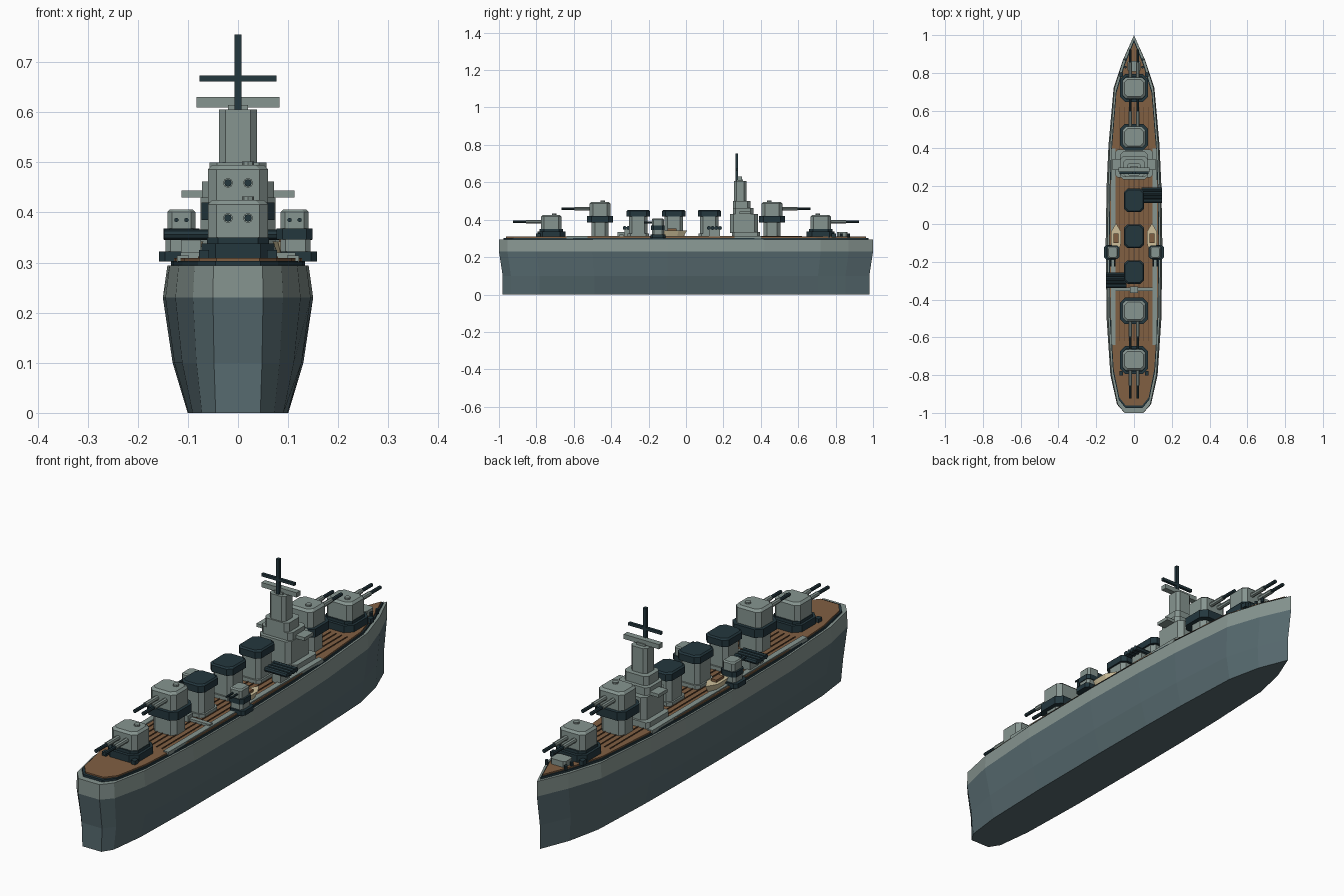
import bpy, bmesh, math
from mathutils import Matrix, Vector

cube = bpy.data.objects.get("Cube")
if cube:
    bpy.data.objects.remove(cube, do_unlink=True)


def material(name, rgb):
    m = bpy.data.materials.new(name)
    m.use_nodes = True
    m.diffuse_color = (*rgb, 1)
    m.node_tree.nodes["Principled BSDF"].inputs["Base Color"].default_value = (*rgb, 1)
    return m


GREY = material("light grey", (0.24, 0.30, 0.28))
HULL = material("blue grey", (0.095, 0.145, 0.16))
DARK = material("dark navy", (0.017, 0.038, 0.048))
WOOD = material("deck wood", (0.22, 0.115, 0.055))
SEAM = material("deck seam", (0.10, 0.05, 0.025))
CREAM = material("boat cream", (0.62, 0.53, 0.33))


def finish(name, bm, *mats):
    bmesh.ops.recalc_face_normals(bm, faces=bm.faces)
    me = bpy.data.meshes.new(name)
    bm.to_mesh(me)
    bm.free()
    for m in mats:
        me.materials.append(m)
    ob = bpy.data.objects.new(name, me)
    bpy.context.collection.objects.link(ob)
    return ob


def loft(name, rings, *mats, rule=None):
    """Skin a stack of matching rings and cap both ends."""
    bm = bmesh.new()
    loops = [[bm.verts.new(p) for p in r] for r in rings]
    n = len(loops[0])
    for k, (a, b) in enumerate(zip(loops, loops[1:])):
        for i in range(n):
            j = (i + 1) % n
            f = bm.faces.new((a[i], a[j], b[j], b[i]))
            f.material_index = rule(k) if rule else 0
    bm.faces.new(loops[0][::-1])
    top = bm.faces.new(loops[-1])
    top.material_index = rule(len(rings) - 2) if rule else 0
    return finish(name, bm, *mats)


def box(name, mat, x, y, z):
    """Box from (min, max) pairs."""
    bm = bmesh.new()
    lo, hi = Vector((x[0], y[0], z[0])), Vector((x[1], y[1], z[1]))
    bmesh.ops.create_cube(bm, size=1, matrix=Matrix.Translation((lo + hi) / 2)
                          @ Matrix.Diagonal((*(hi - lo), 1)))
    return finish(name, bm, mat)


def rod(name, mat, a, b, r, sides=8):
    a, b = Vector(a), Vector(b)
    bm = bmesh.new()
    rot = (b - a).to_track_quat("Z", "Y").to_matrix().to_4x4()
    bmesh.ops.create_cone(bm, cap_ends=True, segments=sides, radius1=r, radius2=r,
                          depth=(b - a).length, matrix=Matrix.Translation((a + b) / 2) @ rot)
    return finish(name, bm, mat)


def octagon(cx, cy, z, hx, hy, c):
    """Rectangle with cut corners."""
    quarter = [(hx, hy - c), (hx - c, hy)]
    pts = quarter + [(-x, y) for x, y in quarter[::-1]]
    pts += [(-x, -y) for x, y in pts]
    return [(cx + x, cy + y, z) for x, y in pts]


def block(name, mat, cx, cy, hx, hy, z0, z1, c=0.015, roof=0.0):
    """Cut-corner block, optionally with a sloped roof edge."""
    rings = [octagon(cx, cy, z0, hx, hy, c), octagon(cx, cy, z1 - roof, hx, hy, c)]
    if roof:
        rings.append(octagon(cx, cy, z1, hx - roof, hy - roof, c))
    return loft(name, rings, mat)


# Hull: one plan outline, narrowed towards the keel
HALF = [(.05, -1), (.09, -.955), (.125, -.8), (.145, -.5), (.15, -.1), (.145, .2),
        (.135, .42), (.108, .72), (.058, .87)]
PLAN = HALF + [(0, 1)] + [(-x, y) for x, y in HALF[::-1]]


def section(z, pinch, sy):
    return [(x * (1 - pinch * abs(x) / .15), y * sy, z) for x, y in PLAN]


def plan(z, sx, sy):
    return [(x * sx, y * sy, z) for x, y in PLAN]


loft("hull", [section(0, .33, .98), section(.1, .13, .98), section(.23, 0, 1),
              section(.294, .06, 1)], HULL, GREY, rule=lambda k: int(k == 2))
loft("deck_edge", [plan(.29, .89, .975), plan(.303, .89, .975)], DARK)
loft("deck", [plan(.30, .86, .962), plan(.309, .86, .962)], WOOD)
for i in range(-3, 4):
    x = i * .026
    box("deck_seam", SEAM, (x - .002, x + .002), (-.62, .62), (.308, .312))
for s in (-1, 1):
    x = sorted((s * .098, s * .122))
    box("side_walkway", GREY, x, (-.64, .40), (.300, .314))
box("cross_walkway", GREY, (-.115, .115), (-.355, -.335), (.305, .32))
box("cross_walkway_locker", GREY, (-.02, .02), (-.365, -.33), (.305, .335))


# Main turrets, two at each end, the inner ones raised
def turret(y, d, z, raised):
    if raised:
        block("barbette", GREY, 0, y, .055, .045, .305, z - .03, .018)
        block("turret_ring", DARK, 0, y, .073, .07, z - .035, z, .025)
    else:
        block("turret_base", DARK, 0, y, .073, .075, .305, z - .012, .028)
        block("turret_ring", DARK, 0, y, .062, .062, z - .012, z, .022)
    block("turret", GREY, 0, y, .06, .055, z, z + .075, .017, .009)
    rod("turret_hatch", GREY, (.02, y - d * .015, z + .07), (.02, y - d * .015, z + .082), .012)
    for x in (-.02, .02):
        rod("gun_sleeve", GREY, (x, y + d * .05, z + .039), (x, y + d * .135, z + .039), .010)
        rod("gun_barrel", DARK, (x, y + d * .05, z + .039), (x, y + d * .205, z + .039), .0075)


for d in (-1, 1):
    turret(d * .72, d, .35, False)
    turret(d * .46, d, .42, True)

# Funnels
for y in (-.255, -.065, .125):
    block("funnel", GREY, 0, y, .045, .05, .305, .425, .016)
    block("funnel_cap", DARK, 0, y, .053, .062, .418, .452, .018, .006)
    block("funnel_foot", GREY, 0, y, .052, .057, .305, .325, .016)

# Bridge tower
block("bridge_base", GREY, 0, .32, .098, .075, .305, .335, .012)
block("bridge_lower", GREY, 0, .31, .075, .075, .33, .43, .018)
box("bridge_wings", GREY, (-.113, .113), (.285, .345), (.43, .444))
block("bridge_middle", GREY, 0, .305, .072, .055, .43, .462, .015)
block("bridge_upper", GREY, 0, .297, .057, .047, .46, .5, .015)
block("bridge_tower", GREY, 0, .29, .038, .034, .495, .606, .013)
box("rangefinder", GREY, (-.083, .083), (.275, .3), (.61, .63))
box("rangefinder_mount", GREY, (-.02, .02), (.27, .305), (.6, .615))
box("mast", DARK, (-.007, .007), (.265, .279), (.6, .755))
box("mast_yard", DARK, (-.077, .077), (.266, .278), (.661, .673))

# Torpedo tubes, one bank on each side
for name, x0, x1, y in (("left", .04, .148, .152), ("right", -.148, -.04, -.298)):
    for i in range(4):
        yy = y + (i - 1.5) * .02
        rod(name + "_torpedo_tube", DARK, (x0, yy, .356), (x1, yy, .356), .0105)
    xm = (x0 + x1) / 2
    box(name + "_tube_mount", GREY, (xm - .02, xm + .02), (y - .03, y + .03), (.305, .35))

# Boats and secondary guns on both sides
for s in (-1, 1):
    def boat_ring(z, w, l):
        pts = [(-.6, -1), (.6, -1), (1, -.4), (1, .4), (0, 1), (-1, .4), (-1, -.4)]
        return [(s * .095 + x * w, -.07 + y * l, z) for x, y in pts]

    loft("boat", [boat_ring(.312, .014, .058), boat_ring(.342, .026, .075)], CREAM)
    box("boat_cabin", WOOD, (s * .095 - .013, s * .095 + .013), (-.10, -.05), (.34, .352))
    gx = s * .113
    block("gun_sponson", DARK, s * .122, -.15, .036, .04, .302, .322, .012)
    block("gun_pedestal", GREY, s * .115, -.15, .03, .032, .32, .347, .01)
    block("gun_ring", DARK, gx, -.15, .036, .036, .346, .368, .012)
    block("gun_house", GREY, gx, -.15, .028, .032, .367, .406, .009, .005)
    for x in (-.01, .01):
        rod("small_gun_barrel", DARK, (gx + x, -.18, .385), (gx + x, -.225, .385), .0045, 6)

# Foredeck fittings
block("anchor_winch", GREY, 0, .835, .035, .028, .305, .333, .008)
for s in (-1, 1):
    for y in (.83, .87):
        rod("bollard", DARK, (s * .045, y, .305), (s * .045, y, .325), .007)
    for d in (-1, 1):
        box("ammunition_locker", DARK, (s * .068 - .01, s * .068 + .01),
            (d * .79 - .012, d * .79 + .012), (.305, .325))
